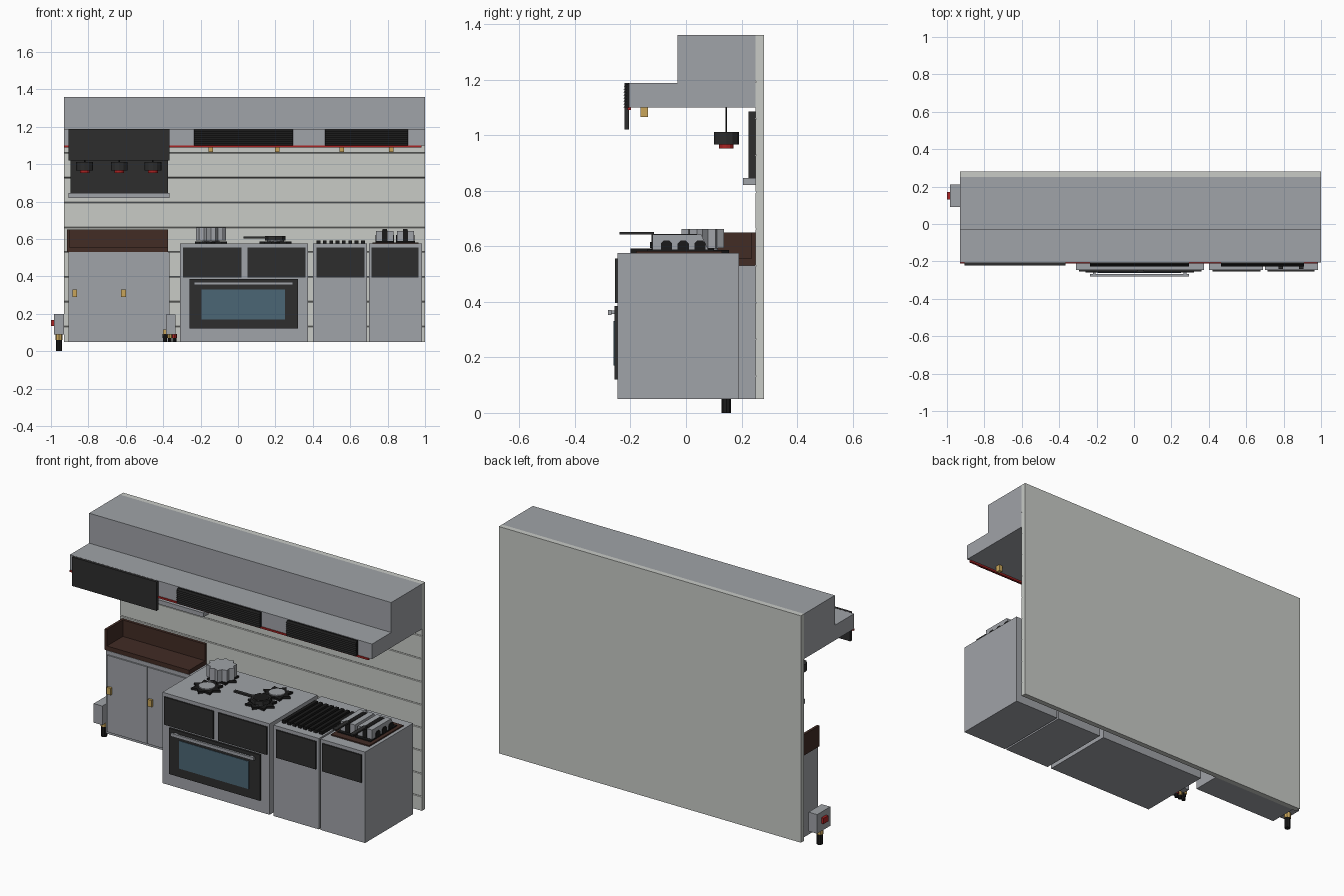
import bpy, bmesh, math

default = bpy.data.objects.get("Cube")
if default:
    bpy.data.objects.remove(default, do_unlink=True)


def material(name, r, g, b):
    m = bpy.data.materials.new(name)
    m.use_nodes = True
    m.diffuse_color = (r, g, b, 1)
    m.node_tree.nodes["Principled BSDF"].inputs["Base Color"].default_value = (r, g, b, 1)
    return m


STEEL = material("steel_grey", .352, .366, .392)
WALL = material("wall_pale_grey", .578, .597, .565)
DARK = material("charcoal", .026, .026, .026)
BLACK = material("black", .01, .01, .01)
GLASS = material("oven_glass_blue", .07, .133, .178)
WOOD = material("dark_wood", .054, .025, .018)
RED = material("red", .40, .017, .017)
GOLD = material("brass", .578, .376, .102)


def finish(name, bm, mat):
    bmesh.ops.recalc_face_normals(bm, faces=bm.faces)
    me = bpy.data.meshes.new(name)
    bm.to_mesh(me)
    bm.free()
    me.materials.append(mat)
    ob = bpy.data.objects.new(name, me)
    bpy.context.collection.objects.link(ob)
    return ob


def box(name, mat, x, y, z):
    """Box from (min, max) pairs."""
    bm = bmesh.new()
    bmesh.ops.create_cube(bm, size=1)
    for v in bm.verts:
        for i, (lo, hi) in enumerate((x, y, z)):
            v.co[i] = lo if v.co[i] < 0 else hi
    return finish(name, bm, mat)


def prism(name, mat, points, axis, lo, hi):
    """Extrude a 2D outline along x (points are y, z) or z (points are x, y)."""
    bm = bmesh.new()
    place = (lambda p: (lo, *p)) if axis == "x" else (lambda p: (*p, lo))
    face = bm.faces.new([bm.verts.new(place(p)) for p in points])
    out = bmesh.ops.extrude_face_region(bm, geom=[face])
    for v in out["geom"]:
        if isinstance(v, bmesh.types.BMVert):
            v.co["xyz".index(axis)] = hi
    return finish(name, bm, mat)


def ring(x, y, r_out, r_in, count):
    """Outline alternating between two radii."""
    return [(x + r * math.cos(a), y + r * math.sin(a))
            for i in range(count)
            for r, a in [((r_out, r_in)[i % 2], math.tau * i / count)]]


def disc(name, mat, x, y, r, z, count=12):
    return prism(name, mat, ring(x, y, r, r, count), "z", *z)


# Plank wall with thin grooves on its front
outline = [(.28, 1.36), (.28, .05), (.25, .05)]
for k in range(9):
    g = .132 + .1325 * k
    outline += [(.25, g - .003), (.254, g), (.25, g + .003)]
outline.append((.25, 1.36))
prism("plank_wall", WALL, outline, "x", -.93, 1)

# Stepped extractor hood
prism("extractor_hood", STEEL,
      [(.25, 1.36), (-.03, 1.36), (-.03, 1.187), (-.205, 1.187), (-.205, 1.1), (.25, 1.1)],
      "x", -.93, 1)
box("hood_red_trim", RED, (-.93, .98), (-.21, -.198), (1.09, 1.1))

# Louvred vents
for x in ((-.235, .295), (.465, .91)):
    teeth = [(-.203, 1.1)]
    for k in range(8):
        teeth += [(-.226, 1.1 + .0106 * k), (-.214, 1.1 + .0106 * (k + 1))]
    prism("hood_vent", BLACK, teeth + [(-.203, 1.185)], "x", *x)

# Boards and shelf on the left
box("hanging_board", DARK, (-.905, -.365), (-.222, -.206), (1.02, 1.187))
box("wall_board", DARK, (-.895, -.375), (.225, .25), (.845, 1.085))
box("wall_shelf", STEEL, (-.905, -.365), (.205, .25), (.82, .845))

# Pendant lamps
for x in (-.82, -.635, -.455):
    disc("lamp_cord", BLACK, x, .145, .004, (1.01, 1.1), 6)
    disc("lamp_shade", DARK, x, .145, .045, (.967, 1.012))
    disc("lamp_bulb", RED, x, .145, .026, (.952, .967))

# Small spotlights under the hood
for x in (-.145, .21, .555, .82):
    box("hood_spotlight", GOLD, (x - .012, x + .012), (-.163, -.137), (1.065, 1.1))

# Side cabinet with two doors
box("cabinet", STEEL, (-.905, -.365), (.088, .25), (.05, .53))
for x in (-.893, -.633):
    box("cabinet_door", STEEL, (x, x + .255), (.08, .088), (.065, .508))
    box("door_handle", GOLD, (x + .008, x + .033), (.066, .08), (.29, .33))

# Wooden tray on the cabinet
box("tray_base", WOOD, (-.915, -.375), (.09, .25), (.53, .555))
box("tray_back", WOOD, (-.915, -.375), (.235, .25), (.555, .65))
box("tray_side", WOOD, (-.915, -.9), (.09, .235), (.555, .65))

# Range, grill and fryer bodies with dark front panels
units = (("range", -.31, .375), ("grill", .4, .69), ("fryer", .7, .985))
for name, a, b in units:
    box(name + "_body", STEEL, (a, b), (-.247, .19), (.05, .575))
for name, a, b in (("range", -.295, .02), ("range", .05, .36),
                   ("grill", .42, .675), ("fryer", .715, .965)):
    box(name + "_panel", DARK, (a, b), (-.255, -.247), (.395, .555))

# Oven door
box("oven_door", DARK, (-.26, .32), (-.258, -.247), (.12, .385))
box("oven_window", GLASS, (-.195, .25), (-.261, -.258), (.17, .33))
box("oven_handle", STEEL, (-.235, .295), (-.28, -.268), (.353, .371))
for x in (-.22, .265):
    box("handle_mount", STEEL, (x, x + .015), (-.27, -.256), (.356, .368))

# Star shaped burners
for x in (-.145, .2):
    for y in (-.075, .07):
        prism("burner_star", BLACK, ring(x, y, .085, .058, 16), "z", .575, .587)
        disc("burner_cap", STEEL, x, y, .045, (.587, .593))

# Fluted pot and frying pan
prism("fluted_pot", STEEL, ring(-.145, .06, .08, .064, 20), "z", .593, .662)
disc("pan", DARK, .2, -.075, .055, (.593, .615), 8)
disc("pan_inside", BLACK, .2, -.075, .045, (.615, .617), 8)
box("pan_handle", DARK, (.03, .15), (-.084, -.066), (.602, .612))

# Grill bars
for k in range(8):
    x = .43 + .034 * k
    box("grill_bar", BLACK, (x - .01, x + .01), (-.2, .1), (.575, .592))

# Fryer top with two baskets
box("fryer_tray", WOOD, (.72, .965), (-.18, .13), (.575, .582))
for x in (.785, .895):
    box("fryer_well", BLACK, (x - .05, x + .05), (-.14, .1), (.582, .588))
    prism("fryer_basket", STEEL,
          [(-.12, .588), (-.12, .642), (.055, .642), (.08, .588)], "x", x - .046, x + .046)
    for y in (-.07, -.01, .05):
        prism("basket_arch", BLACK,
              [(y - .02, .588), (y - .02, .61), (y - .01, .62), (y + .01, .62),
               (y + .02, .61), (y + .02, .588)], "x", x - .049, x + .049)
    box("basket_slot", BLACK, (x - .014, x + .014), (-.124, .04), (.588, .644))
    box("basket_handle", DARK, (x - .012, x + .012), (-.24, -.115), (.643, .652))

# Gas box with button, valve and hose outside the wall end
box("gas_box", STEEL, (-.985, -.93), (.09, .21), (.09, .2))
box("gas_button", RED, (-1, -.985), (.13, .172), (.135, .168))
disc("gas_valve", GOLD, -.957, .145, .02, (.06, .09), 8)
disc("gas_hose", BLACK, -.957, .145, .017, (0, .063), 8)

# Second valve box beside the range
box("valve_box", STEEL, (-.385, -.335), (-.1, .0), (.09, .195))
box("valve_knob", GOLD, (-.402, -.385), (-.06, -.035), (.085, .115))
for x, mat in ((-.39, BLACK), (-.365, GOLD), (-.34, RED)):
    disc("valve_outlet", mat, x, -.05, .013, (.07, .092), 8)
    disc("valve_nozzle", BLACK, x, -.05, .01, (.05, .07), 8)
